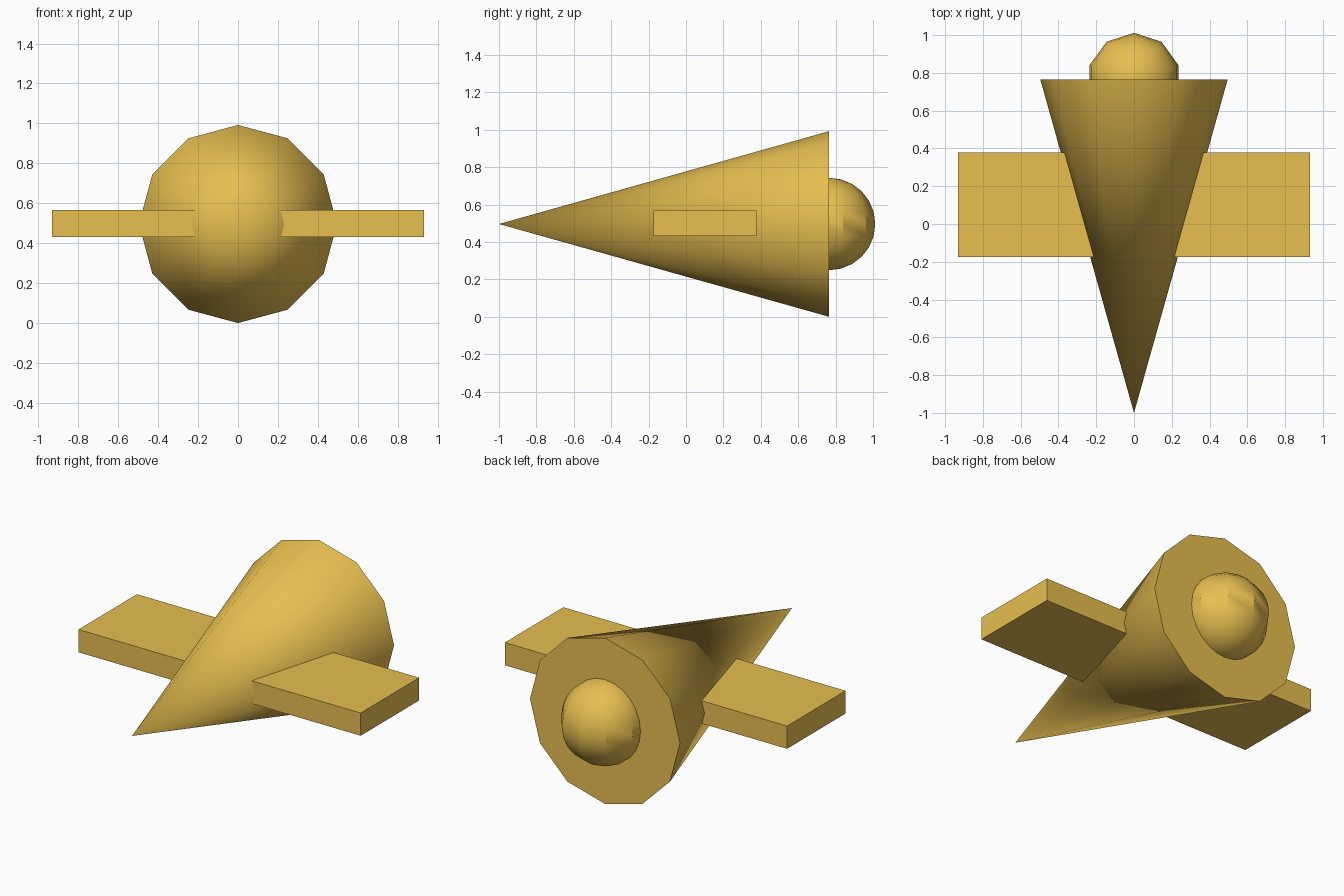
import bpy
from math import radians

if "Cube" in bpy.data.objects:
    bpy.data.objects.remove(bpy.data.objects["Cube"])

AXIS_Z = 0.496   # height of the body axis
BACK_Y = 0.765   # y of the cone's flat back

gold = bpy.data.materials.new("gold")
gold.diffuse_color = (0.80, 0.52, 0.08, 1)
gold.use_nodes = True
gold.node_tree.nodes["Principled BSDF"].inputs["Base Color"].default_value = gold.diffuse_color


def finish(name, smooth=False):
    """Name and colour the active object, bake its transform."""
    obj = bpy.context.object
    obj.name = name
    obj.data.materials.append(gold)
    bpy.ops.object.transform_apply(location=False, rotation=True, scale=True)
    if smooth:
        bpy.ops.object.shade_smooth_by_angle(angle=radians(35))
    return obj


# Pointed body: 12-sided cone, tip towards the front
bpy.ops.mesh.primitive_cone_add(
    vertices=12, radius1=0.496, radius2=0, depth=1 + BACK_Y,
    location=(0, (BACK_Y - 1) / 2, AXIS_Z), rotation=(radians(90), 0, 0))
finish("cone_body", smooth=True)

# Rounded tail ball, half sunk into the flat back
bpy.ops.mesh.primitive_uv_sphere_add(
    segments=10, ring_count=12, radius=0.247, location=(0, BACK_Y, AXIS_Z))
finish("tail_ball", smooth=True)

# Straight wing slab running through the body
bpy.ops.mesh.primitive_cube_add(size=1, location=(0, 0.102, 0.499))
bpy.context.object.scale = (1.866, 0.552, 0.136)
finish("wing")
